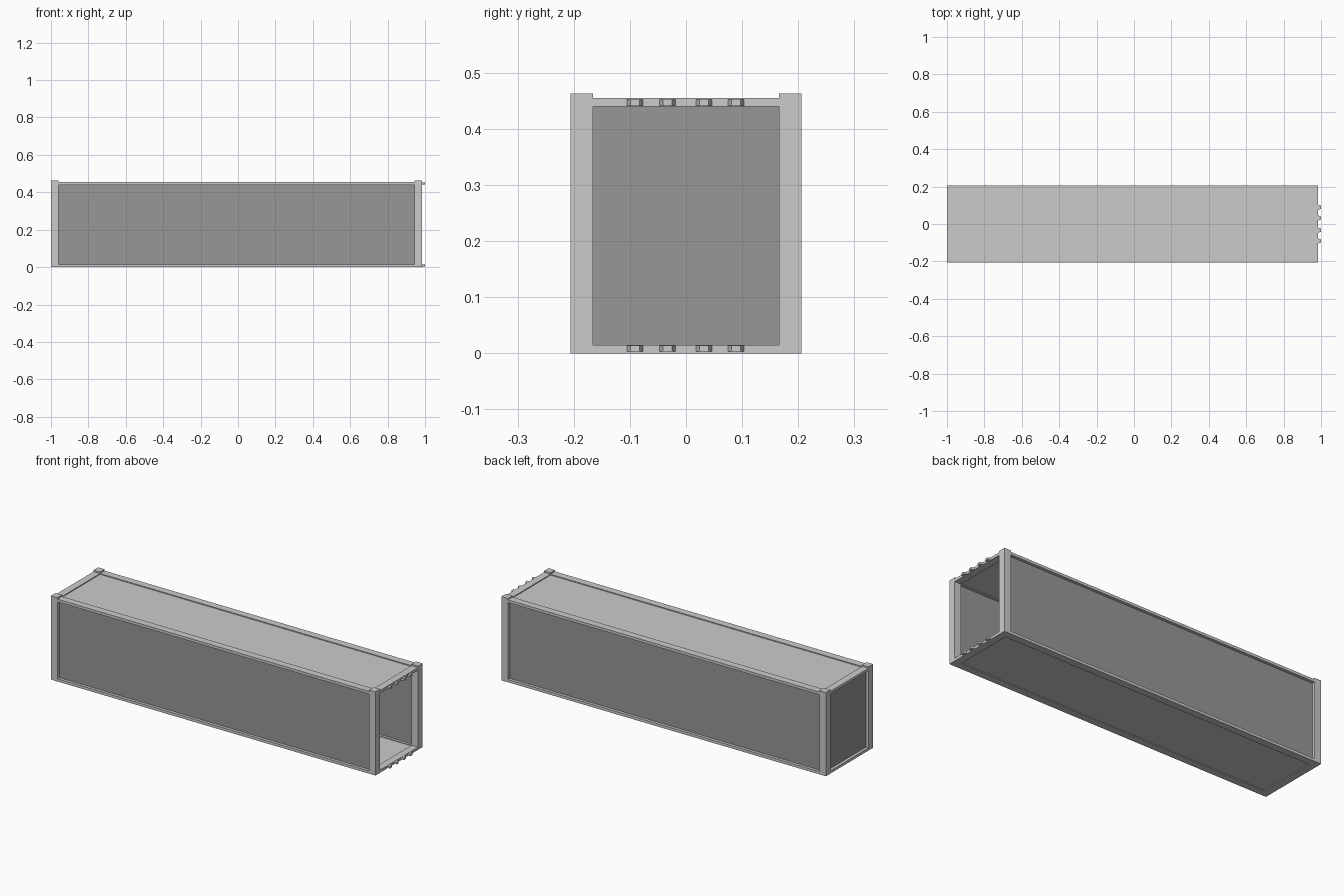
import bpy
import bmesh

cube = bpy.data.objects.get("Cube")
if cube:
    bpy.data.objects.remove(cube, do_unlink=True)


def material(name, value):
    mat = bpy.data.materials.new(name)
    mat.use_nodes = True
    colour = (value, value, value, 1)
    mat.diffuse_color = colour
    mat.node_tree.nodes["Principled BSDF"].inputs["Base Color"].default_value = colour
    return mat


LIGHT = material("light grey", 0.6)
DARK = material("mid grey", 0.31)

# Overall sizes
X0, X1 = -1.0, 0.985
Y = 0.206
POST = 0.04
RAIL = 0.015
TOP = 0.455
CAP = 0.463
IN0, IN1, YI = X0 + POST, X1 - POST, Y - POST


def prism(name, outline, z0, z1, mat):
    """Extrude a plan outline upwards from z0 to z1."""
    bm = bmesh.new()
    face = bm.faces.new([bm.verts.new((x, y, z0)) for x, y in outline])
    up = bmesh.ops.extrude_face_region(bm, geom=[face])["geom"]
    bmesh.ops.translate(bm, vec=(0, 0, z1 - z0),
                        verts=[v for v in up if isinstance(v, bmesh.types.BMVert)])
    bmesh.ops.recalc_face_normals(bm, faces=bm.faces)
    mesh = bpy.data.meshes.new(name)
    bm.to_mesh(mesh)
    bm.free()
    mesh.materials.append(mat)
    obj = bpy.data.objects.new(name, mesh)
    bpy.context.collection.objects.link(obj)
    return obj


def box(name, x, y, z, mat):
    outline = [(x[0], y[0]), (x[1], y[0]), (x[1], y[1]), (x[0], y[1])]
    return prism(name, outline, z[0], z[1], mat)


ENDS = {"closed": (X0, IN0), "open": (IN1, X1)}
SIDES = {"front": (-Y, -YI), "back": (YI, Y)}
LEVELS = {"bottom": (0, RAIL), "top": (TOP - RAIL, TOP)}

# Corner posts, standing slightly proud of the roof
for end, xs in ENDS.items():
    for side, ys in SIDES.items():
        box(f"{end}_{side}_post", xs, ys, (0, CAP), LIGHT)

# Long side rails and short end beams
for level, zs in LEVELS.items():
    for side, ys in SIDES.items():
        box(f"{side}_{level}_rail", (IN0, IN1), ys, zs, LIGHT)
    for end, xs in ENDS.items():
        box(f"{end}_{level}_beam", xs, (-YI, YI), zs, LIGHT)

# Recessed floor and roof panels
box("floor", (IN0, IN1), (-YI, YI), (0.004, 0.011), LIGHT)
box("roof", (IN0, IN1), (-YI, YI), (TOP - 0.011, TOP - 0.005), LIGHT)

# Recessed side walls and the closed end wall
WALL_Z = (RAIL, TOP - RAIL)
box("front_wall", (IN0, IN1), (-0.19, -0.18), WALL_Z, DARK)
box("back_wall", (IN0, IN1), (0.18, 0.19), WALL_Z, DARK)
box("end_wall", (X0 + 0.016, X0 + 0.026), (-YI, YI), WALL_Z, DARK)

# Chamfered hinge lugs above and below the open end
for i, y in enumerate((-0.091, -0.033, 0.032, 0.089)):
    outline = [(X1, y - 0.014), (1, y - 0.008), (1, y + 0.008), (X1, y + 0.014)]
    prism(f"lower_lug_{i + 1}", outline, 0.003, 0.014, LIGHT)
    prism(f"upper_lug_{i + 1}", outline, 0.441, 0.452, LIGHT)
